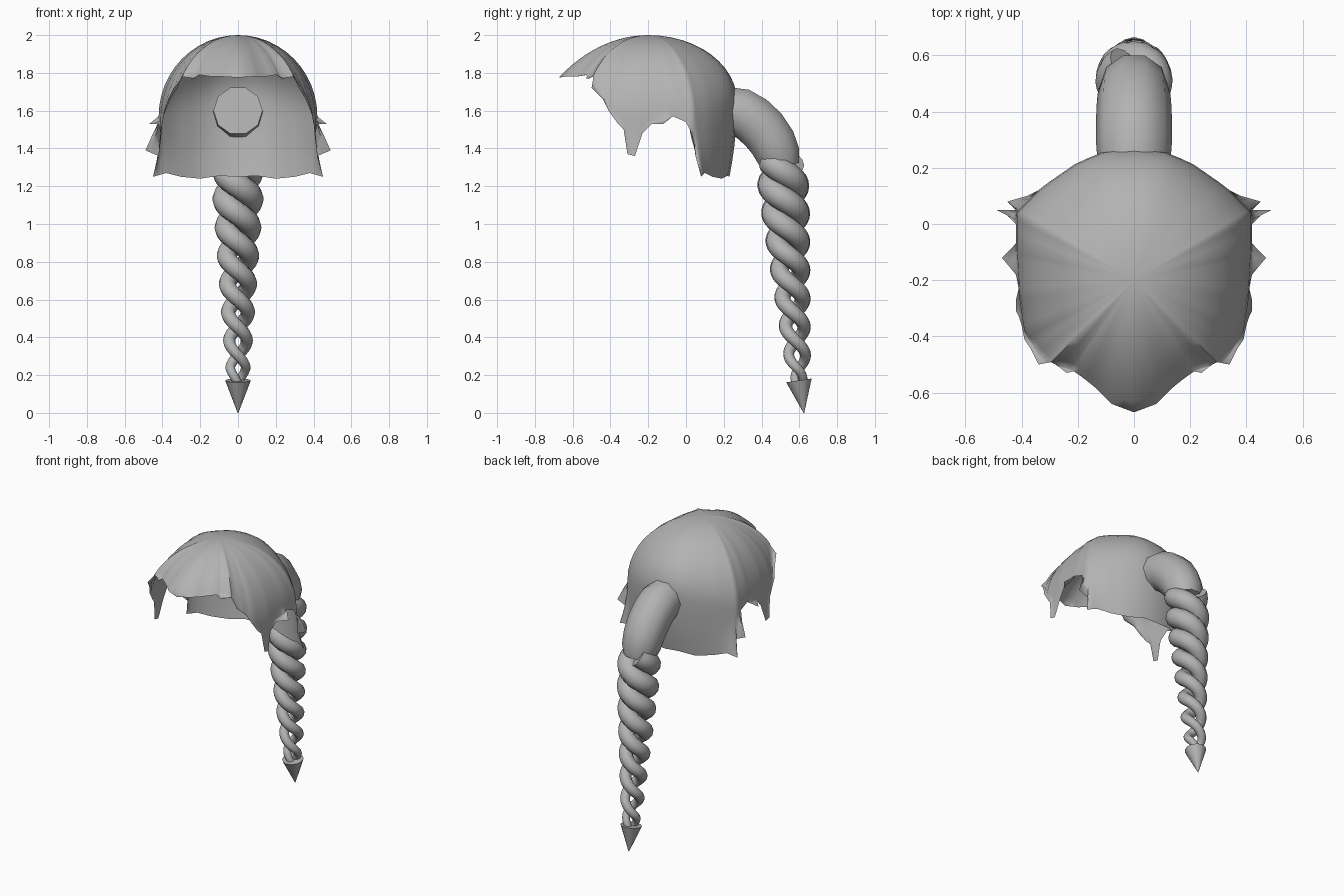
import bpy, bmesh, math
from mathutils import Vector

if "Cube" in bpy.data.objects:
    bpy.data.objects.remove(bpy.data.objects["Cube"])

grey = bpy.data.materials.new("hair grey")
grey.diffuse_color = (0.45, 0.45, 0.45, 1)
grey.use_nodes = True
grey.node_tree.nodes["Principled BSDF"].inputs["Base Color"].default_value = grey.diffuse_color


def finish(name, bm, angle):
    me = bpy.data.meshes.new(name)
    bm.to_mesh(me)
    bm.free()
    ob = bpy.data.objects.new(name, me)
    bpy.context.collection.objects.link(ob)
    me.materials.append(grey)
    bpy.ops.object.select_all(action='DESELECT')
    ob.select_set(True)
    bpy.context.view_layer.objects.active = ob
    bpy.ops.object.shade_smooth_by_angle(angle=math.radians(angle))
    return ob


def sweep(name, centres, radii, sides, angle=40):
    """Round tube through the centres, closed at both ends."""
    bm = bmesh.new()
    rings = []
    for i, c in enumerate(centres):
        d = (centres[min(i + 1, len(centres) - 1)] - centres[max(i - 1, 0)]).normalized()
        u = Vector((1, 0, 0))
        u = (u - d * u.dot(d)).normalized()
        v = d.cross(u)
        rings.append([bm.verts.new(c + radii[i] * (u * math.cos(a) + v * math.sin(a)))
                      for a in (2 * math.pi * k / sides for k in range(sides))])
    for a, b in zip(rings, rings[1:]):
        for k in range(sides):
            n = (k + 1) % sides
            bm.faces.new((a[k], a[n], b[n], b[k]))
    bm.faces.new(rings[0][::-1])
    bm.faces.new(rings[-1])
    bmesh.ops.recalc_face_normals(bm, faces=bm.faces)
    return finish(name, bm, angle)


# Hair cap: dome outline (x, y, z, arc angle) and ragged rim, front to back
DOME = [(0, -.67, 1.78, 35), (.08, -.64, 1.78, 38), (.15, -.57, 1.77, 45),
        (.22, -.52, 1.75, 55), (.33, -.48, 1.70, 65), (.39, -.38, 1.60, 80),
        (.41, -.25, 1.55, 90), (.42, -.08, 1.55, 90), (.42, .04, 1.55, 90),
        (.33, .13, 1.58, 90), (.20, .22, 1.62, 90), (.10, .26, 1.65, 90),
        (0, .27, 1.65, 90)]
RIM = [(0, -.67, 1.775), (.08, -.64, 1.78), (.14, -.58, 1.78), (.20, -.52, 1.79),
       (.24, -.53, 1.77), (.29, -.49, 1.78), (.34, -.50, 1.72), (.37, -.44, 1.66),
       (.39, -.41, 1.60), (.40, -.36, 1.53), (.41, -.33, 1.50), (.42, -.31, 1.37),
       (.42, -.27, 1.36), (.41, -.23, 1.48), (.42, -.18, 1.53), (.47, -.12, 1.53),
       (.42, -.07, 1.57), (.42, 0, 1.54), (.45, .03, 1.48), (.49, .05, 1.39),
       (.42, .05, 1.36), (.45, .08, 1.25), (.38, .10, 1.27), (.30, .14, 1.25),
       (.20, .19, 1.24), (.10, .22, 1.255), (0, .23, 1.25)]
APEX = Vector((0, -.2, 2.0))


def azimuth(p):
    return math.atan2(p[0], -(p[1] - APEX.y))


def dome_edge(az):
    for p, q in zip(DOME, DOME[1:]):
        if az <= azimuth(q) + 1e-6:
            f = (az - azimuth(p)) / (azimuth(q) - azimuth(p))
            return [s + (t - s) * f for s, t in zip(p, q)]
    return list(DOME[-1])


rim = []
for p, q in zip(RIM, RIM[1:]):
    rim += [Vector(p), (Vector(p) + Vector(q)) / 2]
rim.append(Vector(RIM[-1]))

bm = bmesh.new()
top = bm.verts.new(APEX)
columns = []
for m in rim:
    ex, ey, ez, arc = dome_edge(azimuth(m))
    ez, arc = max(ez, m.z), math.radians(arc)
    col = []
    for i in range(1, 13):
        t = arc * i / 12
        r = math.sin(t) / math.sin(arc)
        drop = (1 - math.cos(t)) / (1 - math.cos(arc))
        col.append((ex * r, APEX.y + (ey - APEX.y) * r, 2 - (2 - ez) * drop))
    for i in range(1, 6):
        s = i / 5
        w = s * s
        col.append((ex + (m.x - ex) * w, ey + (m.y - ey) * w, ez + (m.z - ez) * s))
    columns.append([bm.verts.new(c) for c in col])
for a, b in zip(columns, columns[1:]):
    bm.faces.new((top, a[0], b[0]))
    for i in range(len(a) - 1):
        bm.faces.new((a[i], a[i + 1], b[i + 1], b[i]))
bmesh.ops.remove_doubles(bm, verts=bm.verts, dist=0.0005)
# Mirror to the other side
geom = bm.verts[:] + bm.edges[:] + bm.faces[:]
bmesh.ops.mirror(bm, geom=geom, axis='X', merge_dist=0.0005)
bmesh.ops.recalc_face_normals(bm, faces=bm.faces)
if sum(f.normal.z for f in bm.faces) < 0:
    bmesh.ops.reverse_faces(bm, faces=bm.faces)
finish("hair_cap", bm, 60)

# Ponytail root: thick bent tube leaving the back of the cap
root = [(.225, 1.60), (.29, 1.59), (.35, 1.555), (.41, 1.50), (.46, 1.43), (.49, 1.36), (.505, 1.30)]
sweep("ponytail_root", [Vector((0, y, z)) for y, z in root],
      [.13, .135, .135, .134, .13, .122, .10], 10)


# Braid: two tapering strands twisted round a leaning axis
def strand(name, phase):
    centres, radii = [], []
    n = 110
    for i in range(n + 1):
        z = 1.33 - 1.17 * i / n
        f = (1.33 - z) / 1.17
        taper = min(1, (1 - f) / .85)
        off = .040 + .030 * taper
        a = math.pi / 2 + 2 * math.pi * (.23 - z) / .30 + phase
        if f > .93:
            off *= 1 - (f - .93) / .07 * .5
        centres.append(Vector((off * math.sin(a), .505 + .095 * f - off * math.cos(a), z)))
        radii.append(.022 + .045 * taper)
    return sweep(name, centres, radii, 12)


strand("braid_strand_a", 0)
strand("braid_strand_b", math.pi)

# Pointed braid tip
sweep("braid_tip", [Vector((0, .598, .172)), Vector((0, .624, 0))], [.068, .002], 12, 32)
